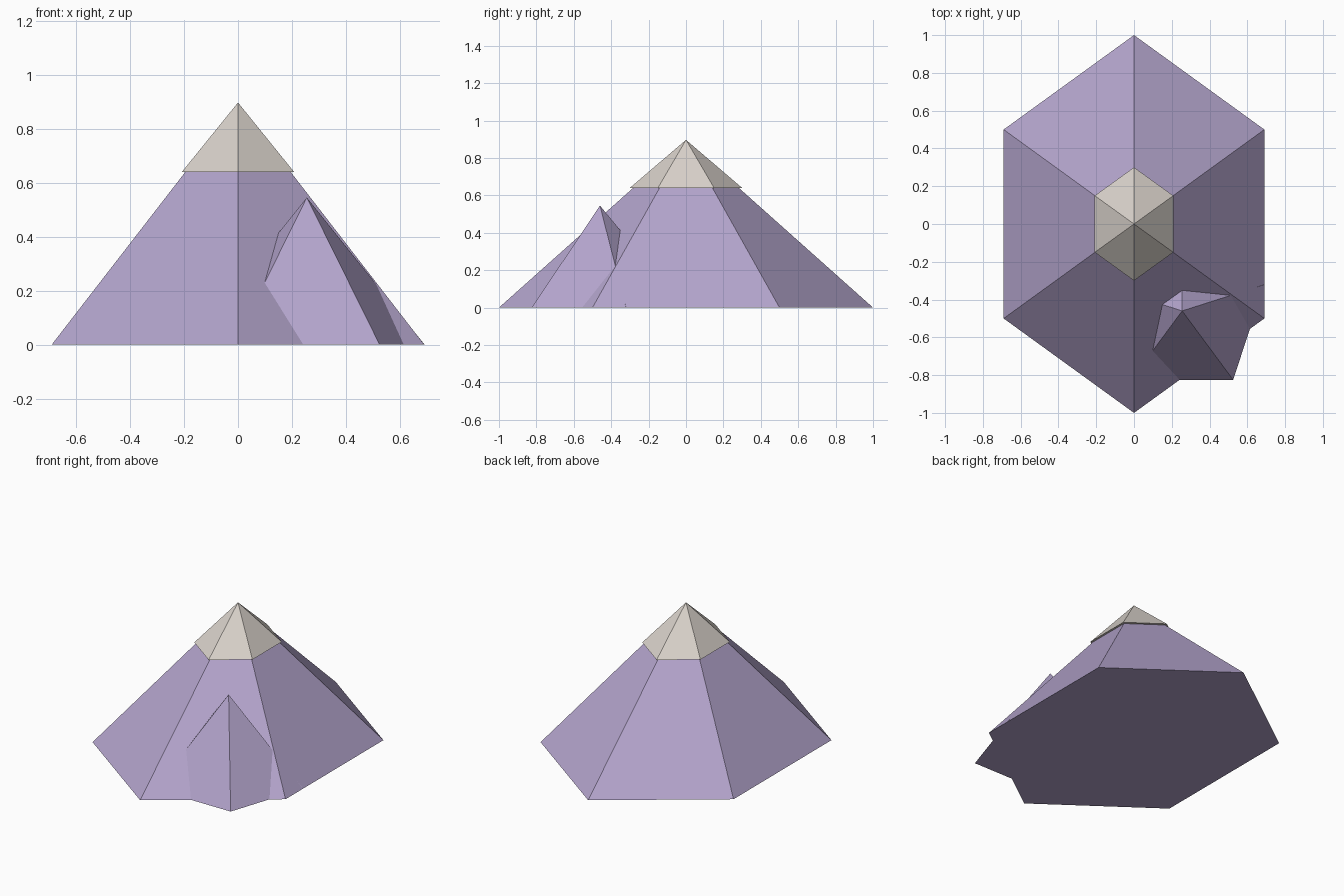
import bpy
import bmesh
from mathutils import Matrix

cube = bpy.data.objects.get("Cube")
if cube:
    bpy.data.objects.remove(cube, do_unlink=True)


def make_material(name, rgb):
    mat = bpy.data.materials.new(name)
    mat.use_nodes = True
    color = (*rgb, 1.0)
    mat.diffuse_color = color
    mat.node_tree.nodes["Principled BSDF"].inputs["Base Color"].default_value = color
    return mat


def make_peak(name, sides, rx, ry, base, height, mat):
    """Flat-shaded pyramid with one corner facing +y, standing on base."""
    bm = bmesh.new()
    bmesh.ops.create_cone(bm, cap_ends=True, segments=sides, radius1=1, radius2=0, depth=1,
                          matrix=Matrix.Translation((0, 0, 0.5)))
    bmesh.ops.remove_doubles(bm, verts=bm.verts, dist=0.0001)
    # Turn the first corner to +y whatever the starting angle
    first = max(bm.verts, key=lambda v: v.co.xy.length).co.xy
    turn = Matrix.Rotation(first.angle_signed((0, 1)) * -1, 4, 'Z')
    bmesh.ops.transform(bm, matrix=Matrix.Diagonal((rx, ry, height, 1)) @ turn, verts=bm.verts)
    bmesh.ops.recalc_face_normals(bm, faces=bm.faces)
    mesh = bpy.data.meshes.new(name)
    bm.to_mesh(mesh)
    bm.free()
    mesh.materials.append(mat)
    obj = bpy.data.objects.new(name, mesh)
    obj.location = base
    bpy.context.collection.objects.link(obj)
    return obj


rock = make_material("purple rock", (0.45, 0.37, 0.60))
snow = make_material("pale snow", (0.69, 0.64, 0.59))

# Main mountain, its snow cap and the small side peak
make_peak("mountain", 6, 0.797, 1.0, (0, 0, 0), 0.892, rock)
make_peak("snow_cap", 6, 0.24, 0.3, (0, 0, 0.64), 0.257, snow)
make_peak("side_peak", 5, 0.459, 0.451, (0.255, -0.46, 0), 0.545, rock)
